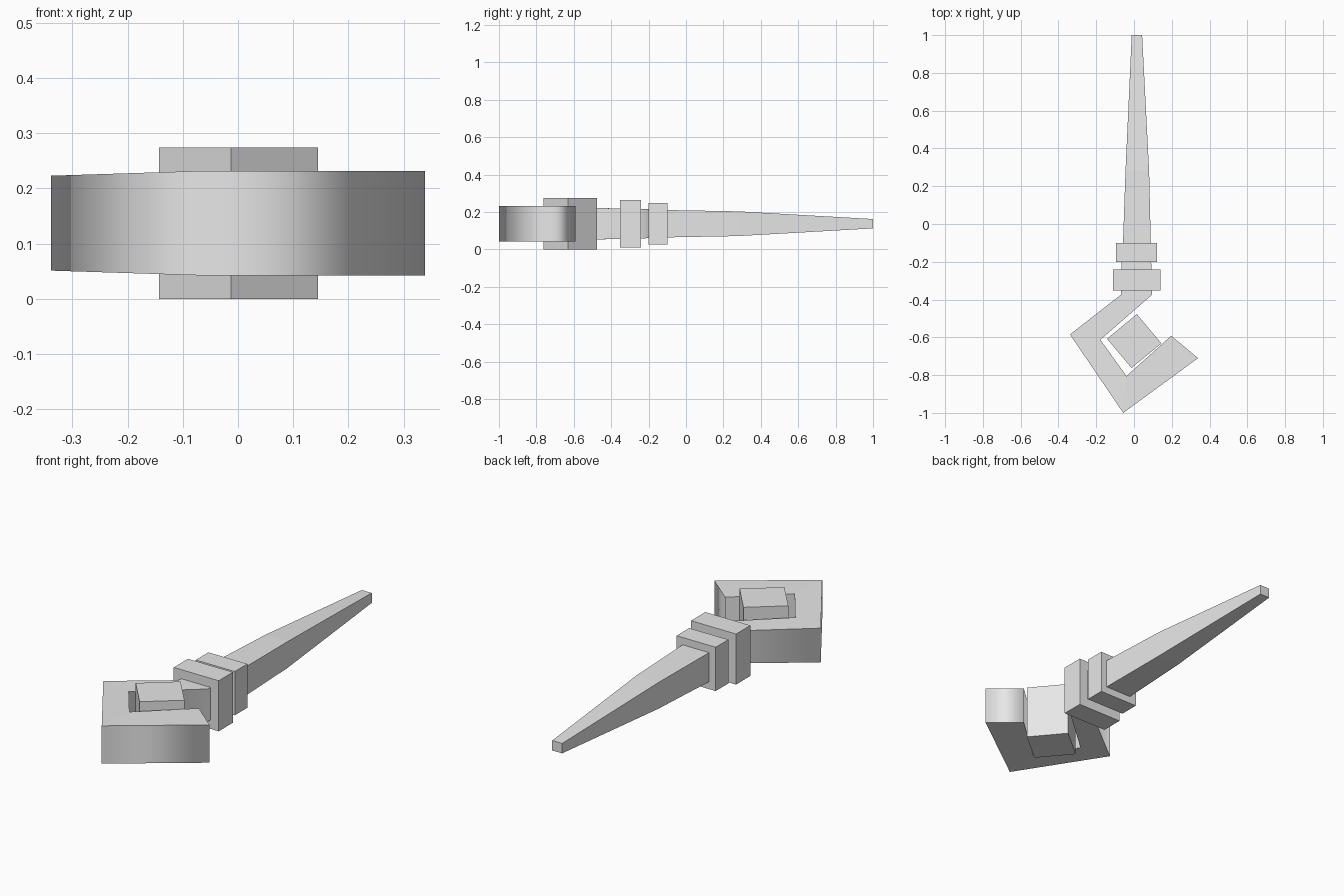
import bpy
import bmesh

cube = bpy.data.objects.get("Cube")
if cube:
    bpy.data.objects.remove(cube, do_unlink=True)

grey = bpy.data.materials.new("light grey")
grey.use_nodes = True
COLOUR = (0.8, 0.8, 0.8, 1)
grey.diffuse_color = COLOUR
grey.node_tree.nodes["Principled BSDF"].inputs["Base Color"].default_value = COLOUR

MID = 0.137  # height of the central axis


def finish(name, bm, smooth_corners=False):
    """Turn a bmesh into an object; optionally blend its upright corners."""
    bmesh.ops.recalc_face_normals(bm, faces=bm.faces)
    if smooth_corners:
        for face in bm.faces:
            face.smooth = True
        for edge in bm.edges:
            a, b = edge.verts
            upright = abs(a.co.z - b.co.z) > 0.04
            edge.smooth = upright
    mesh = bpy.data.meshes.new(name)
    bm.to_mesh(mesh)
    bm.free()
    mesh.materials.append(grey)
    obj = bpy.data.objects.new(name, mesh)
    bpy.context.collection.objects.link(obj)
    return obj


def loft(name, sections, smooth_corners=False):
    """Bridge rectangular sections given as (left xy, right xy, half height)."""
    bm = bmesh.new()
    rings = []
    for left, right, half in sections:
        corners = [(left, -half), (right, -half), (right, half), (left, half)]
        rings.append([bm.verts.new((*p, MID + h)) for p, h in corners])
    for r, s in zip(rings, rings[1:]):
        for i in range(4):
            j = (i + 1) % 4
            bm.faces.new((r[i], r[j], s[j], s[i]))
    bm.faces.new(rings[0])
    bm.faces.new(rings[-1])
    return finish(name, bm, smooth_corners)


def straight(y, x0, x1, half):
    return (x0, y), (x1, y), half


# Tapered handle
loft("handle", [
    straight(1.0, -0.012, 0.043, 0.025),
    straight(0.28, -0.045, 0.08, 0.066),
    straight(-0.15, -0.06, 0.09, 0.074),
])

# Neck and angular hooked head
loft("hooked_head", [
    straight(-0.15, -0.064, 0.09, 0.076),
    straight(-0.375, -0.07, 0.095, 0.082),
    ((-0.339, -0.585), (-0.178, -0.613), 0.086),
    ((-0.057, -1.0), (-0.04, -0.805), 0.095),
    ((0.339, -0.71), (0.197, -0.592), 0.095),
], smooth_corners=True)

# Two square collars
loft("upper_collar", [straight(y, -0.095, 0.122, 0.11) for y in (-0.1, -0.2)])
loft("lower_collar", [straight(y, -0.11, 0.14, 0.127) for y in (-0.24, -0.353)])

# Square block held inside the hook
loft("gem_block", [
    ((-0.143, -0.608), (0.015, -0.477), MID),
    ((-0.013, -0.762), (0.145, -0.632), MID),
])
